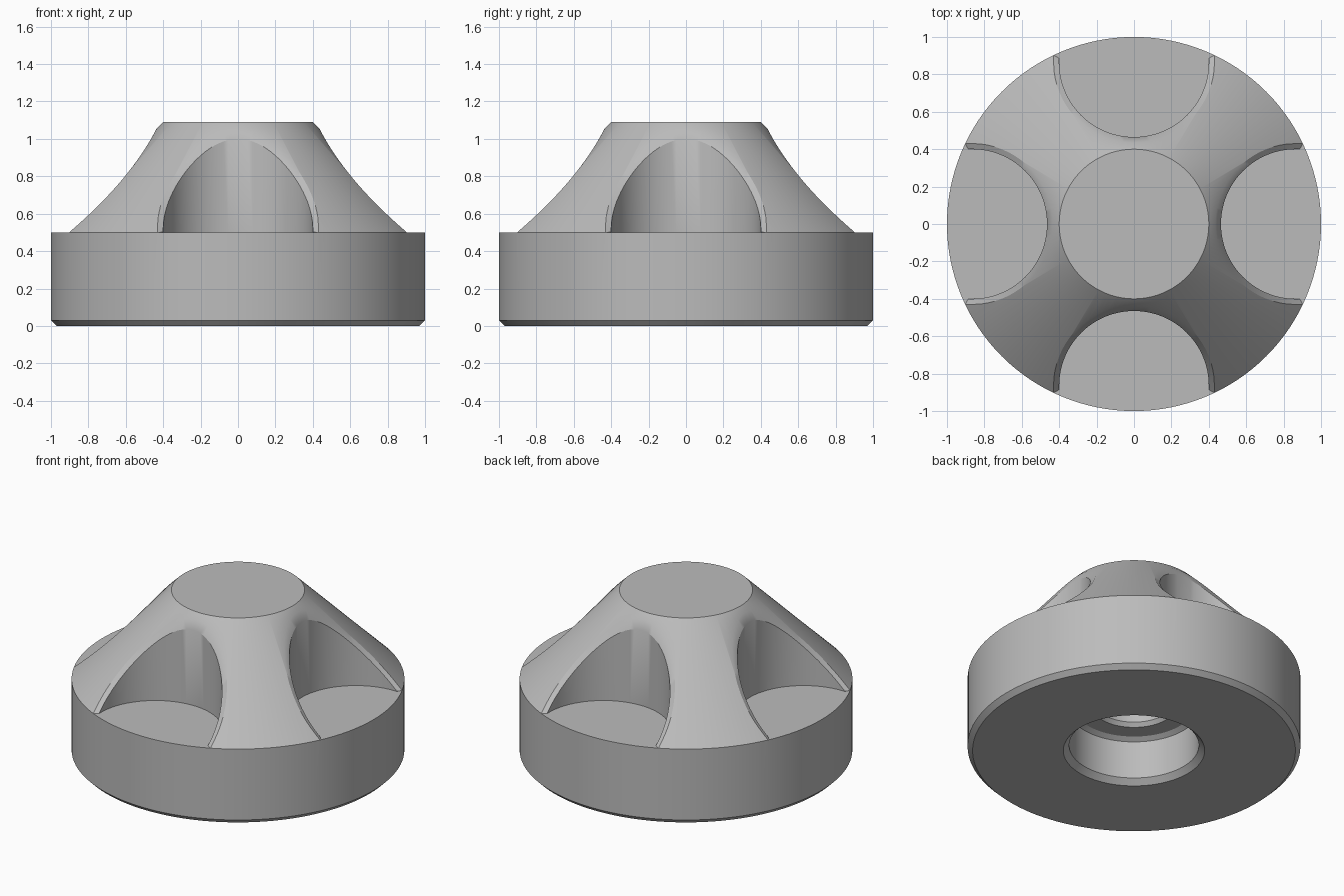
import bpy, bmesh, math
from mathutils import Vector, Matrix

if "Cube" in bpy.data.objects:
    bpy.data.objects.remove(bpy.data.objects["Cube"])

LEDGE, TOP = 0.5, 1.09          # base top and knob top heights
SLOT_X, SLOT_R, CHAMFER = 0.865, 0.40, 0.03


def make_object(name, bm):
    bmesh.ops.recalc_face_normals(bm, faces=bm.faces)
    mesh = bpy.data.meshes.new(name)
    bm.to_mesh(mesh)
    bm.free()
    ob = bpy.data.objects.new(name, mesh)
    bpy.context.collection.objects.link(ob)
    return ob


def lathe(name, profile, steps=128):
    bm = bmesh.new()
    verts = [bm.verts.new((r, 0, z)) for r, z in profile]
    edges = [bm.edges.new(pair) for pair in zip(verts, verts[1:])]
    bmesh.ops.spin(bm, geom=verts + edges, cent=(0, 0, 0), axis=(0, 0, 1),
                   angle=math.tau, steps=steps)
    bmesh.ops.remove_doubles(bm, verts=bm.verts, dist=1e-5)
    return make_object(name, bm)


def cone_z(x, y):
    return TOP - (math.hypot(x, y) - 0.4) * (TOP - LEDGE) / 0.6


def slot_columns():
    """Vertical columns of points round a U-shaped pocket with a chamfered rim."""
    far = [1.2 - (1.2 - SLOT_X) * i / 16 for i in range(16)]
    path = [(x, 0, -1) for x in far]
    for i in range(49):
        a = -math.pi / 2 - math.pi * i / 48
        path.append((SLOT_X, math.cos(a), math.sin(a)))
    path += [(x, 0, 1) for x in reversed(far)]
    columns = []
    for cx, nx, ny in path:
        ix, iy = cx + nx * SLOT_R, ny * SLOT_R
        ox, oy = cx + nx * (SLOT_R + CHAMFER), ny * (SLOT_R + CHAMFER)
        low = Vector((ix, iy, cone_z(ix, iy) - 0.026))
        rim = Vector((ox, oy, cone_z(ox, oy)))
        high = low + (rim - low) * 1.5          # run chamfer past the surface
        if low.z < LEDGE:                       # chamfer runs out on the ledge
            t = min(1, (LEDGE - low.z) / max(high.z - low.z, 1e-6))
            low = low.lerp(high, t)
            low.z = LEDGE
            high.z = max(high.z, LEDGE)
            if t == 1:
                high = low.copy()
        columns.append([Vector((low.x, low.y, LEDGE)), low, high,
                        Vector((high.x, high.y, 1.5))])
    return columns


# Knob body with chamfered foot and stepped bore underneath
body = lathe("knob_body", [
    (0, 0.70), (0.23, 0.70), (0.23, 0.33), (0.25, 0.305), (0.36, 0.305),
    (0.39, 0.285), (0.39, 0.035), (0.425, 0), (0.97, 0), (1, 0.03),
    (1, LEDGE), (0.4, TOP), (0, TOP)])

# Four finger pockets
bm = bmesh.new()
for k in range(4):
    turn = Matrix.Rotation(k * math.pi / 2, 3, 'Z')
    cols = [[bm.verts.new(turn @ p) for p in col] for col in slot_columns()]
    for a, b in zip(cols, cols[1:] + cols[:1]):
        for j in range(3):
            bm.faces.new((a[j], b[j], b[j + 1], a[j + 1]))
    bm.faces.new([c[0] for c in cols])
    bm.faces.new([c[3] for c in cols])
bmesh.ops.remove_doubles(bm, verts=bm.verts, dist=1e-5)
cutter = make_object("pocket_cutter", bm)
cutter.hide_render = True

grey = bpy.data.materials.new("plain grey")
grey.diffuse_color = (0.5, 0.5, 0.5, 1)
grey.use_nodes = True
grey.node_tree.nodes["Principled BSDF"].inputs["Base Color"].default_value = grey.diffuse_color
body.data.materials.append(grey)

cut = body.modifiers.new("pockets", 'BOOLEAN')
cut.operation, cut.solver, cut.object = 'DIFFERENCE', 'EXACT', cutter
bpy.context.view_layer.objects.active = body
body.select_set(True)
bpy.ops.object.modifier_apply(modifier=cut.name)
bpy.data.objects.remove(cutter)
bpy.ops.object.shade_smooth_by_angle(angle=math.radians(30))
